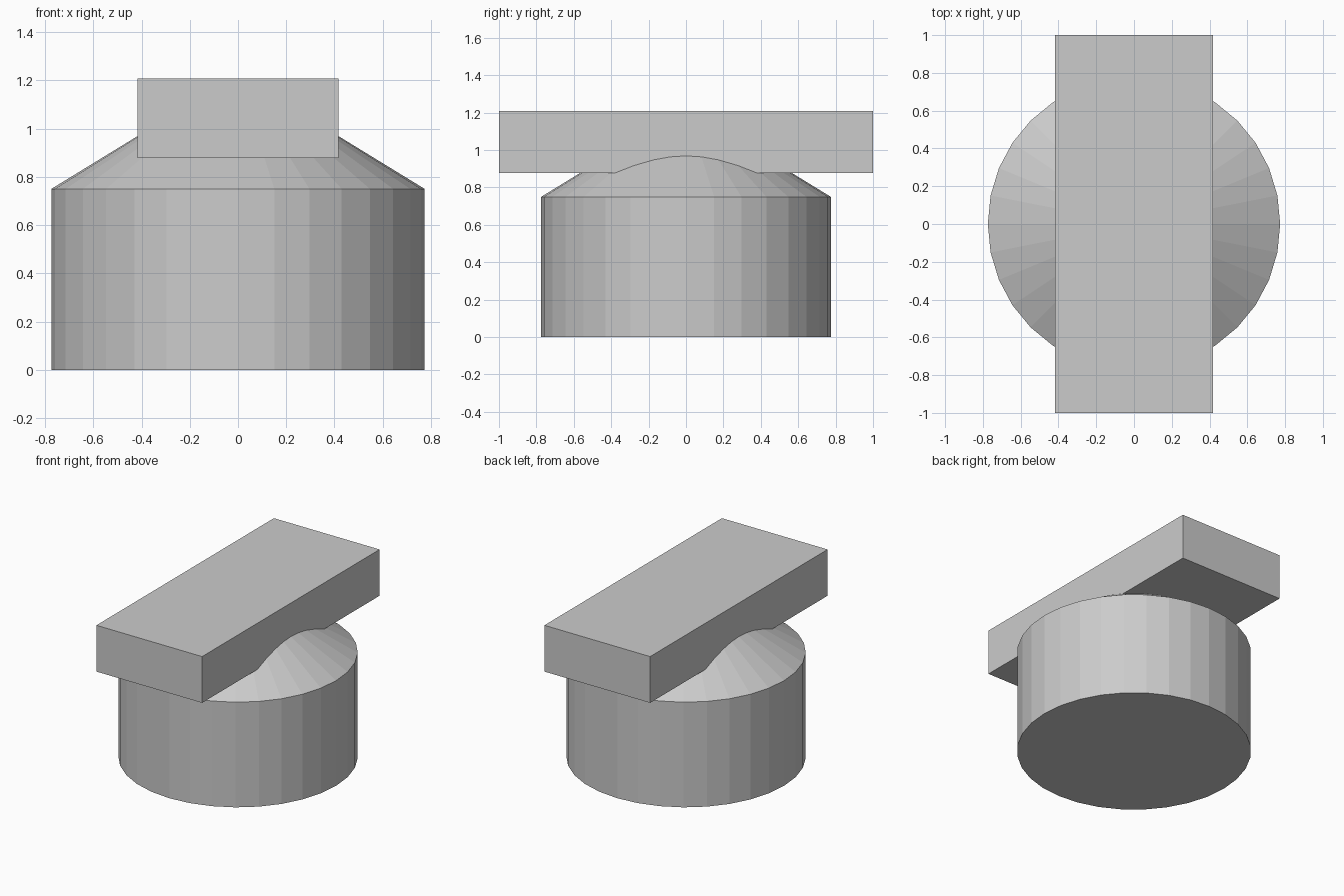
import bpy
import bmesh
import math

if "Cube" in bpy.data.objects:
    bpy.data.objects.remove(bpy.data.objects["Cube"])

SIDES = 32


def make_object(name, bm):
    bmesh.ops.recalc_face_normals(bm, faces=bm.faces)
    mesh = bpy.data.meshes.new(name)
    bm.to_mesh(mesh)
    bm.free()
    obj = bpy.data.objects.new(name, mesh)
    bpy.context.collection.objects.link(obj)
    return obj


def turned_solid(name, profile):
    """Closed faceted solid from (radius, height) rings."""
    bm = bmesh.new()
    rings = []
    for r, z in profile:
        angles = [2 * math.pi * i / SIDES for i in range(SIDES)]
        rings.append([bm.verts.new((r * math.cos(a), r * math.sin(a), z)) for a in angles])
    for low, high in zip(rings, rings[1:]):
        for i in range(SIDES):
            j = (i + 1) % SIDES
            bm.faces.new((low[i], low[j], high[j], high[i]))
    bm.faces.new(rings[0])
    bm.faces.new(rings[-1])
    return make_object(name, bm)


def box(name, size, z_bottom):
    bm = bmesh.new()
    bmesh.ops.create_cube(bm, size=1)
    bmesh.ops.scale(bm, vec=size, verts=bm.verts)
    bmesh.ops.translate(bm, vec=(0, 0, z_bottom + size[2] / 2), verts=bm.verts)
    return make_object(name, bm)


# Round base with a sloping shoulder that runs up into the bar
turned_solid("round_base", [(0.774, 0), (0.774, 0.75), (0.40, 0.979)])

# Flat bar lying across the top
box("top_bar", (0.834, 2.0, 0.33), 0.878)
